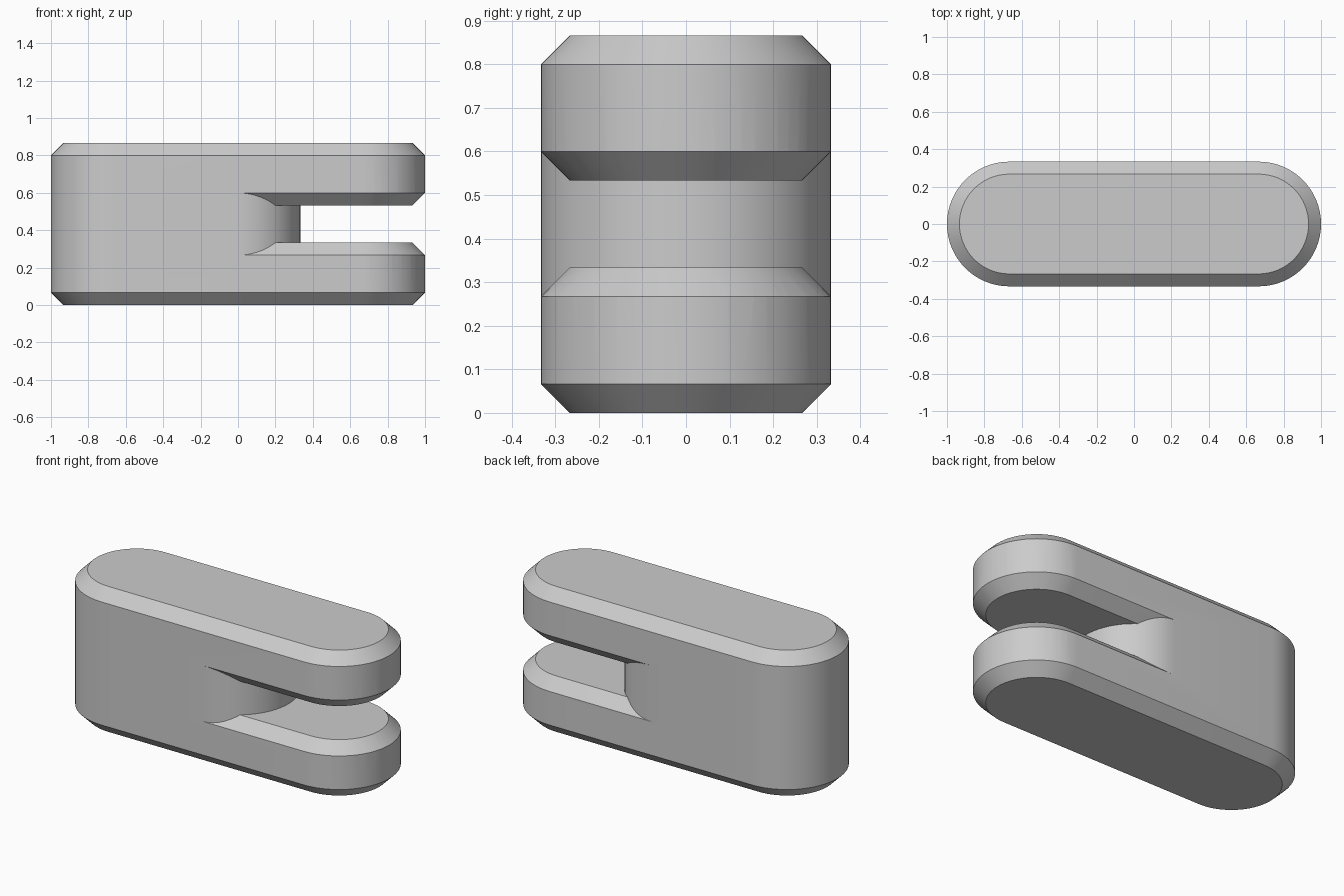
import bpy, bmesh, math

if "Cube" in bpy.data.objects:
    bpy.data.objects.remove(bpy.data.objects["Cube"])

R, C = 1 / 3, 1 / 15          # end radius, chamfer size
H = 13 / 15                   # total height
SEG = 32                      # segments per rounded end


def arc(cx, r, start):
    return [(cx + r * math.cos(start + math.pi * i / SEG),
             r * math.sin(start + math.pi * i / SEG)) for i in range(SEG + 1)]


def stadium(r):
    return arc(1 - R, r, -math.pi / 2) + arc(R - 1, r, math.pi / 2)


def loft(name, layers):
    """Solid through a stack of (outline, z) layers."""
    bm = bmesh.new()
    rings = [[bm.verts.new((x, y, z)) for x, y in pts] for pts, z in layers]
    n = len(rings[0])
    for a, b in zip(rings, rings[1:]):
        for i in range(n):
            j = (i + 1) % n
            bm.faces.new((a[i], a[j], b[j], b[i]))
    bm.faces.new(rings[0][::-1])
    bm.faces.new(rings[-1])
    mesh = bpy.data.meshes.new(name)
    bm.to_mesh(mesh)
    bm.free()
    ob = bpy.data.objects.new(name, mesh)
    bpy.context.collection.objects.link(ob)
    return ob


def subtract(target, cutter):
    mod = target.modifiers.new("cut", 'BOOLEAN')
    mod.operation, mod.solver, mod.object = 'DIFFERENCE', 'EXACT', cutter
    bpy.context.view_layer.objects.active = target
    bpy.ops.object.modifier_apply(modifier=mod.name)
    bpy.data.objects.remove(cutter)


# Chamfered body with rounded ends
body = loft("clevis_body", [(stadium(R - C), 0), (stadium(R), C),
                            (stadium(R), H - C), (stadium(R - C), H)])

# Slot slab, hollowed above and below so it leaves chamfers on both prongs
E = 0.1
slot = loft("slot_cutter", [(stadium(R - C), 5 * C), (stadium(R + E), 4 * C - E),
                            (stadium(R + E), 9 * C + E), (stadium(R - C), 8 * C)])

# Keep the solid left part, with its rounded nose inside the slot
nose = arc(0, R, -math.pi / 2) + [(0, 1), (-2, 1), (-2, -1), (0, -1)]
keep = loft("slot_limit", [(nose, -1), (nose, 2)])
subtract(slot, keep)
subtract(body, slot)

# Smooth rounded walls, crisp chamfers
bpy.ops.object.select_all(action='DESELECT')
body.select_set(True)
bpy.context.view_layer.objects.active = body
bpy.ops.object.shade_smooth_by_angle(angle=math.radians(30))
